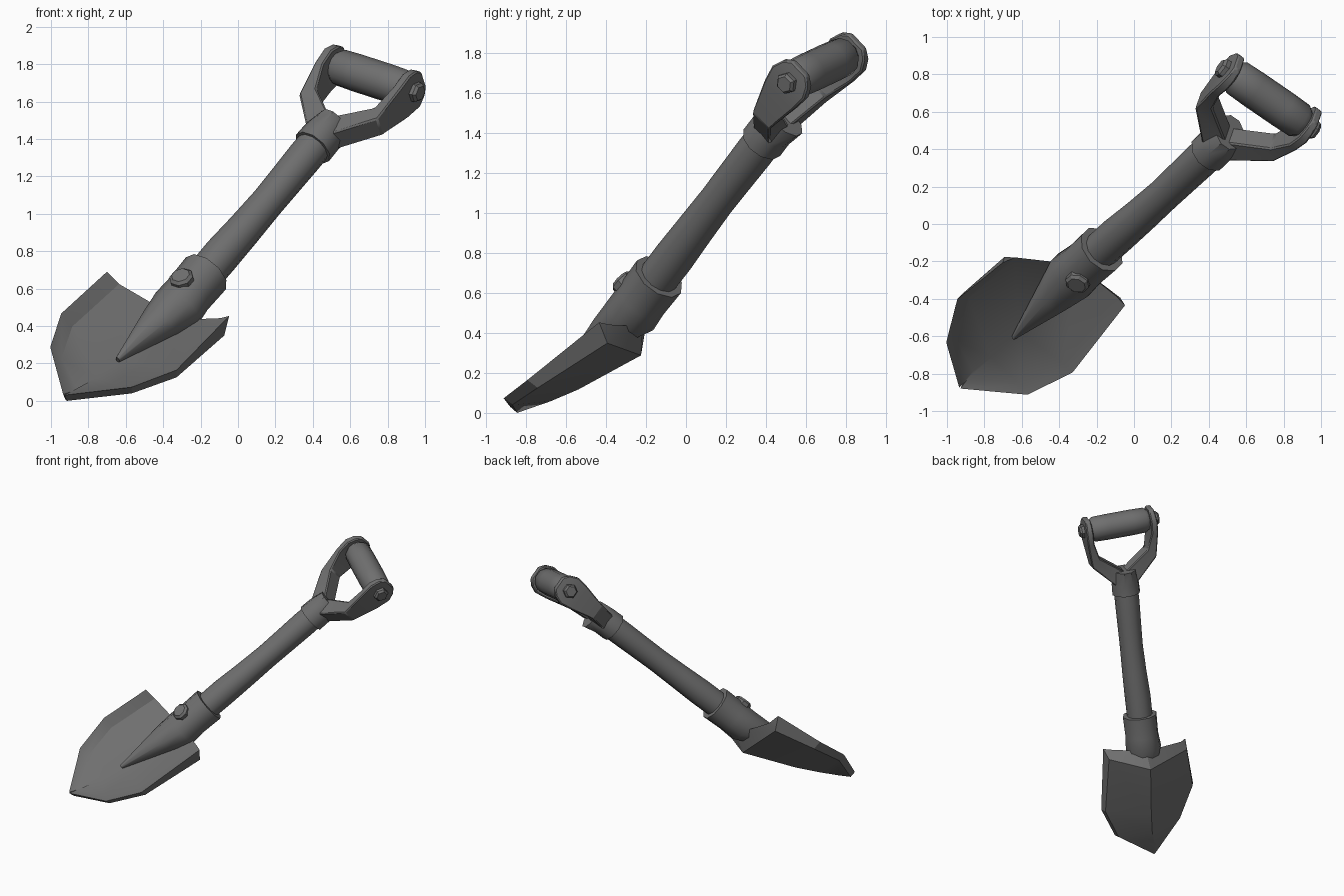
import bpy, bmesh, math
from mathutils import Vector, Matrix

cube = bpy.data.objects.get("Cube")
if cube:
    bpy.data.objects.remove(cube, do_unlink=True)

# One dark metal colour for the whole tool
GREY = (0.16, 0.16, 0.16, 1.0)
metal = bpy.data.materials.new("dark_grey")
metal.use_nodes = True
metal.diffuse_color = GREY
bsdf = next(n for n in metal.node_tree.nodes if n.type == 'BSDF_PRINCIPLED')
bsdf.inputs["Base Color"].default_value = GREY
bsdf.inputs["Roughness"].default_value = 0.6

# Tool frame: local x is sideways, y runs up the shaft, z is the blade's open face
along = Vector((0.559, 0.505, 0.658)).normalized()
side = Vector((0.80, -0.54, -0.25))
side = (side - along * side.dot(along)).normalized()
face = side.cross(along)
frame = Matrix((side, along, face)).transposed().to_4x4()
frame.translation = (-0.155, -0.12, 0.70)
parts = []


def ring(axis, pos, ra, rb=None, centre=(0, 0, 0), sides=8, turn=0.5):
    """Closed ring around one local axis."""
    rb = ra if rb is None else rb
    points = []
    for i in range(sides):
        a = math.tau * (i + turn) / sides
        p = Vector(centre)
        p[axis] += pos
        p[(axis + 1) % 3] += ra * math.cos(a)
        p[(axis + 2) % 3] += rb * math.sin(a)
        points.append(p)
    return points


def loft(name, rings, mirror=False, bevel=0.0, angle=35):
    """Skin a list of rings, cap both ends and place it in the tool frame."""
    bm = bmesh.new()
    loops = [[bm.verts.new(p) for p in r] for r in rings]
    n = len(loops[0])
    for a, b in zip(loops, loops[1:]):
        for i in range(n):
            j = (i + 1) % n
            bm.faces.new((a[i], a[j], b[j], b[i]))
    caps = [bm.faces.new(loops[0]), bm.faces.new(loops[-1])]
    bmesh.ops.recalc_face_normals(bm, faces=bm.faces)
    if n > 4:
        bmesh.ops.triangulate(bm, faces=caps)
    mesh = bpy.data.meshes.new(name)
    bm.to_mesh(mesh)
    bm.free()
    mesh.materials.append(metal)
    obj = bpy.data.objects.new(name, mesh)
    bpy.context.collection.objects.link(obj)
    obj.matrix_world = frame
    bpy.ops.object.select_all(action='DESELECT')
    obj.select_set(True)
    bpy.context.view_layer.objects.active = obj
    bpy.ops.object.shade_smooth_by_angle(angle=math.radians(angle))
    if bevel:
        mod = obj.modifiers.new("worn_edges", 'BEVEL')
        mod.width, mod.segments = bevel, 1
    if mirror:
        obj.modifiers.new("both_sides", 'MIRROR')
    parts.append(obj)


def blade_section(left, right, mid, keel, drop, edge, tuck=0.0):
    """Dished cross-section: folded lips, sunken floor, keeled underside."""
    left, right, mid, keel = (Vector(p) for p in (left, right, mid, keel))
    lips, under = [], []
    for rim in (left, right):
        lip = rim + (mid - rim).normalized() * 0.065
        lip.z = rim.z + (mid.z - rim.z) * drop
        lips.append(lip)
        under.append(rim.lerp(mid, 0.05) - Vector((0, tuck, edge)))
    return [left, lips[0], mid, lips[1], right, under[1], keel, under[0]]


# Blade, rear to tip
loft("blade", [
    blade_section((-0.385, -0.355, 0.175), (0.321, -0.262, 0.01),
                  (0, -0.31, -0.09), (0, -0.44, -0.175), 0.3, 0.09, 0.06),
    blade_section((-0.415, -0.738, 0.204), (0.368, -0.79, 0.11),
                  (0, -0.80, 0.07), (0, -0.86, -0.025), 0.5, 0.06),
    blade_section((-0.29, -1.005, 0.245), (0.265, -1.045, 0.18),
                  (-0.01, -1.02, 0.125), (-0.01, -1.04, 0.055), 0.5, 0.05),
    blade_section((-0.038, -1.255, 0.21), (-0.028, -1.257, 0.21),
                  (-0.033, -1.15, 0.155), (-0.033, -1.16, 0.115), 0.5, 0.045),
], angle=25)

# Socket that holds the shaft and tapers to a point on the blade floor
loft("socket", [
    ring(1, -0.03, 0.137, sides=10),
    ring(1, -0.20, 0.133, sides=10),
    ring(1, -0.31, 0.135, 0.145, (0, 0, -0.005), sides=10),
    ring(1, -0.47, 0.10, 0.105, (0, 0, 0.03), sides=10),
    ring(1, -0.835, 0.018, 0.012, (0, 0, 0.095), sides=10),
], angle=45)

# Rivet on the socket face
loft("socket_rivet", [ring(2, z, r, centre=(0, -0.21, 0)) for z, r in
                      ((0.09, 0.066), (0.14, 0.066), (0.155, 0.05))], angle=25)

# Slightly uneven wooden-style shaft
loft("shaft", [ring(1, y, r, centre=(dx, 0, 0), sides=12) for y, r, dx in
               ((-0.1, 0.10, 0), (0.12, 0.102, 0), (0.33, 0.096, 0.005), (0.55, 0.091, 0.006),
                (0.75, 0.094, 0.003), (0.92, 0.097, 0), (1.06, 0.095, 0))], angle=50)

# Collar where the handle fork meets the shaft
loft("handle_collar", [ring(1, y, rn, rw, (0, 0, z), sides=10) for y, rn, rw, z in
                       ((0.99, 0.113, 0.113, 0), (1.08, 0.113, 0.11, 0),
                        (1.19, 0.12, 0.09, -0.015))], angle=40)

# Fork arms: inner edge, outer edge and half depth at each step
arm = [((0.0, 1.18), (0.07, 1.06), 0.062),
       ((0.195, 1.33), (0.262, 1.26), 0.063),
       ((0.235, 1.47), (0.286, 1.46), 0.105),
       ((0.237, 1.56), (0.29, 1.56), 0.118),
       ((0.237, 1.62), (0.285, 1.62), 0.095),
       ((0.24, 1.66), (0.28, 1.66), 0.05)]
loft("handle_arms", [[(*i, -h), (*i, h), (*o, h), (*o, -h)] for i, o, h in arm],
     mirror=True, bevel=0.008, angle=30)

# Grip bar and its end bolts
grip_half = [(0.245, 0.075), (0.21, 0.099), (0.1, 0.102)]
profile = [(-x, r) for x, r in grip_half] + [(x, r) for x, r in reversed(grip_half)]
loft("grip", [ring(0, x, r, centre=(0, 1.56, 0), sides=12) for x, r in profile], angle=40)
loft("grip_bolts", [ring(0, x, r, centre=(0, 1.56, 0), sides=6) for x, r in
                    ((0.26, 0.055), (0.31, 0.055), (0.325, 0.042))], mirror=True, angle=25)

# Settle the tool on the floor, centred
bpy.context.view_layer.update()
graph = bpy.context.evaluated_depsgraph_get()
points = []
for obj in parts:
    ev = obj.evaluated_get(graph)
    points += [ev.matrix_world @ v.co for v in ev.to_mesh().vertices]
    ev.to_mesh_clear()
low = Vector([min(p[i] for p in points) for i in range(3)])
high = Vector([max(p[i] for p in points) for i in range(3)])
base = Vector(((low.x + high.x) / 2, (low.y + high.y) / 2, low.z))
for obj in parts:
    obj.matrix_world = Matrix.Translation(-base) @ frame
